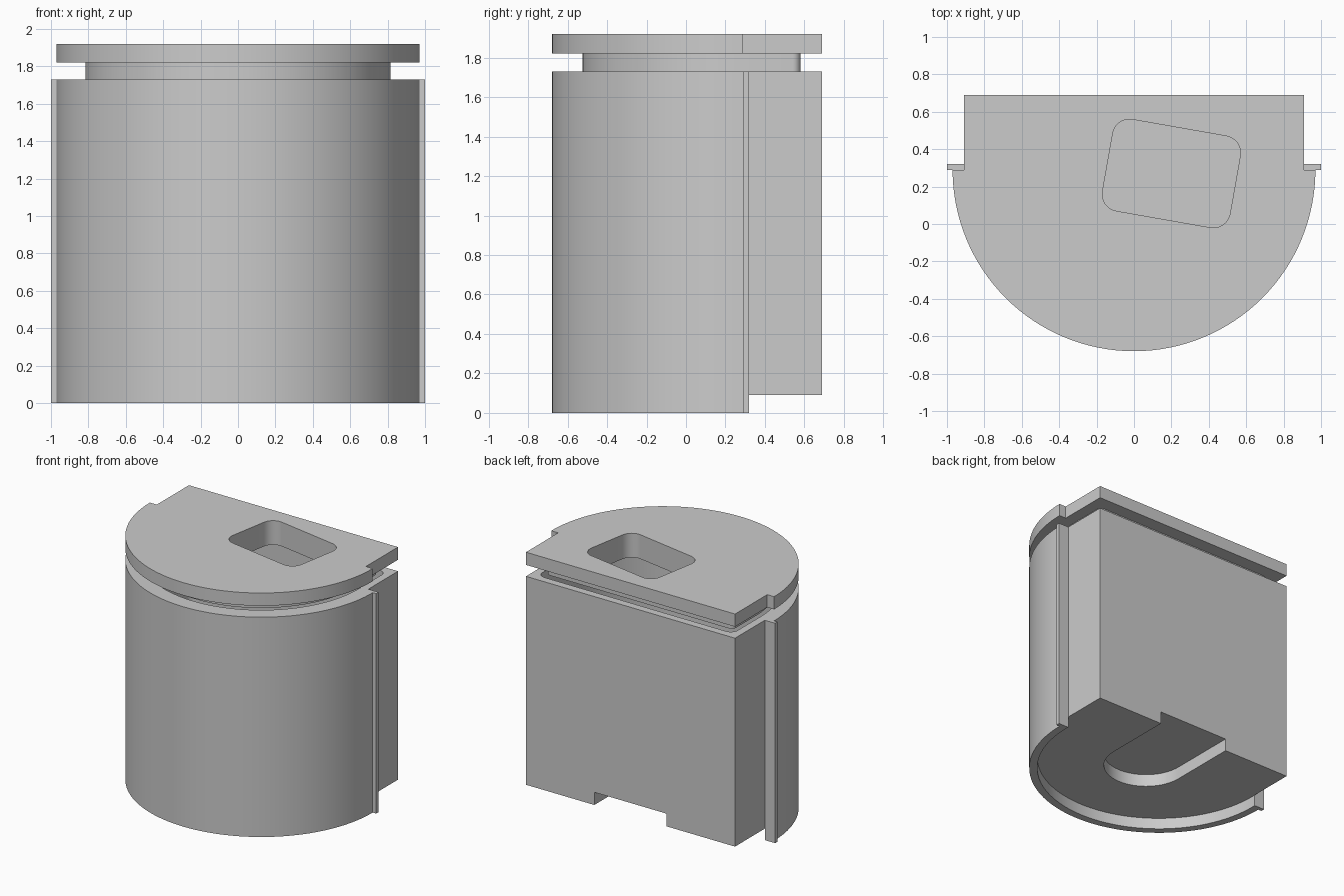
import bpy, bmesh, math

if "Cube" in bpy.data.objects:
    bpy.data.objects.remove(bpy.data.objects["Cube"])

CY = 0.29      # centre of the rounded front
BACK = 0.69    # flat back
SEG = 64       # sides on the half circle

grey = bpy.data.materials.new("plain_grey")
grey.diffuse_color = (0.6, 0.6, 0.6, 1)
grey.use_nodes = True
grey.node_tree.nodes["Principled BSDF"].inputs["Base Color"].default_value = grey.diffuse_color


def arc(cx, cy, r, a0, a1, n):
    """Points on an arc, angles in degrees."""
    return [(cx + r * math.cos(math.radians(a0 + (a1 - a0) * i / n)),
             cy + r * math.sin(math.radians(a0 + (a1 - a0) * i / n)))
            for i in range(n + 1)]


def front_arc(r):
    """Half circle bulging to the front, from left to right."""
    return arc(0, CY, r, 180, 360, SEG)


def d_shape(r, back, corner):
    """Round front, flat back with rounded corners."""
    c = r - corner
    return (front_arc(r) + arc(c, back - corner, corner, 0, 90, 8)
            + arc(-c, back - corner, corner, 90, 180, 8))


def prism(name, outline, z0, z1):
    bm = bmesh.new()
    face = bm.faces.new([bm.verts.new((x, y, z0)) for x, y in outline])
    ext = bmesh.ops.extrude_face_region(bm, geom=[face])
    for v in ext["geom"]:
        if isinstance(v, bmesh.types.BMVert):
            v.co.z = z1
    bmesh.ops.recalc_face_normals(bm, faces=bm.faces)
    mesh = bpy.data.meshes.new(name)
    bm.to_mesh(mesh)
    bm.free()
    mesh.materials.append(grey)
    ob = bpy.data.objects.new(name, mesh)
    bpy.context.collection.objects.link(ob)
    return ob


def combine(ob, other, operation):
    """Apply a boolean and discard the helper."""
    bpy.context.view_layer.objects.active = ob
    mod = ob.modifiers.new("cut", 'BOOLEAN')
    mod.operation, mod.object, mod.solver = operation, other, 'EXACT'
    bpy.ops.object.modifier_apply(modifier=mod.name)
    bpy.data.objects.remove(other)


def smooth(ob):
    bpy.ops.object.select_all(action='DESELECT')
    ob.select_set(True)
    bpy.context.view_layer.objects.active = ob
    bpy.ops.object.shade_smooth_by_angle(angle=math.radians(30))


# Container: round front, narrow side flanges, flat back
body = prism("container", front_arc(0.97)
             + [(1, CY), (1, 0.32), (0.91, 0.32), (0.91, BACK),
                (-0.91, BACK), (-0.91, 0.32), (-1, 0.32), (-1, CY)], 0, 1.73)

# Recessed underside that leaves a thin skirt round the front
combine(body, prism("base_recess", front_arc(0.91)
                    + [(0.91, 0.32), (1.2, 0.32), (1.2, 0.9),
                       (-1.2, 0.9), (-1.2, 0.32), (-0.91, 0.32)], -0.2, 0.09), 'DIFFERENCE')

# Inner cavity
combine(body, prism("cavity", d_shape(0.85, 0.63, 0.06), 0.25, 2), 'DIFFERENCE')

# Round-ended slot under the base, open at the back
combine(body, prism("base_slot", arc(0, 0.14, 0.315, 180, 360, 32)
                    + [(0.315, 0.9), (-0.315, 0.9)], -0.1, 0.19), 'DIFFERENCE')

# Lid plate with a smaller plug below it
lid = prism("lid", front_arc(0.97)
            + [(0.91, CY), (0.91, BACK), (-0.91, BACK), (-0.91, CY)], 1.82, 1.92)
combine(lid, prism("plug", d_shape(0.815, 0.58, 0.04), 1.73, 1.87), 'UNION')

# Tilted rounded opening through the lid
hx, hy, r, tilt = 0.256, 0.158, 0.09, math.radians(-10)
hole = []
for i, (sx, sy) in enumerate([(1, 1), (-1, 1), (-1, -1), (1, -1)]):
    hole += arc(sx * hx, sy * hy, r, 90 * i, 90 * i + 90, 8)
hole = [(0.2 + x * math.cos(tilt) - y * math.sin(tilt),
         0.27 + x * math.sin(tilt) + y * math.cos(tilt)) for x, y in hole]
combine(lid, prism("lid_opening", hole, 1.5, 2.2), 'DIFFERENCE')

for ob in (body, lid):
    smooth(ob)
